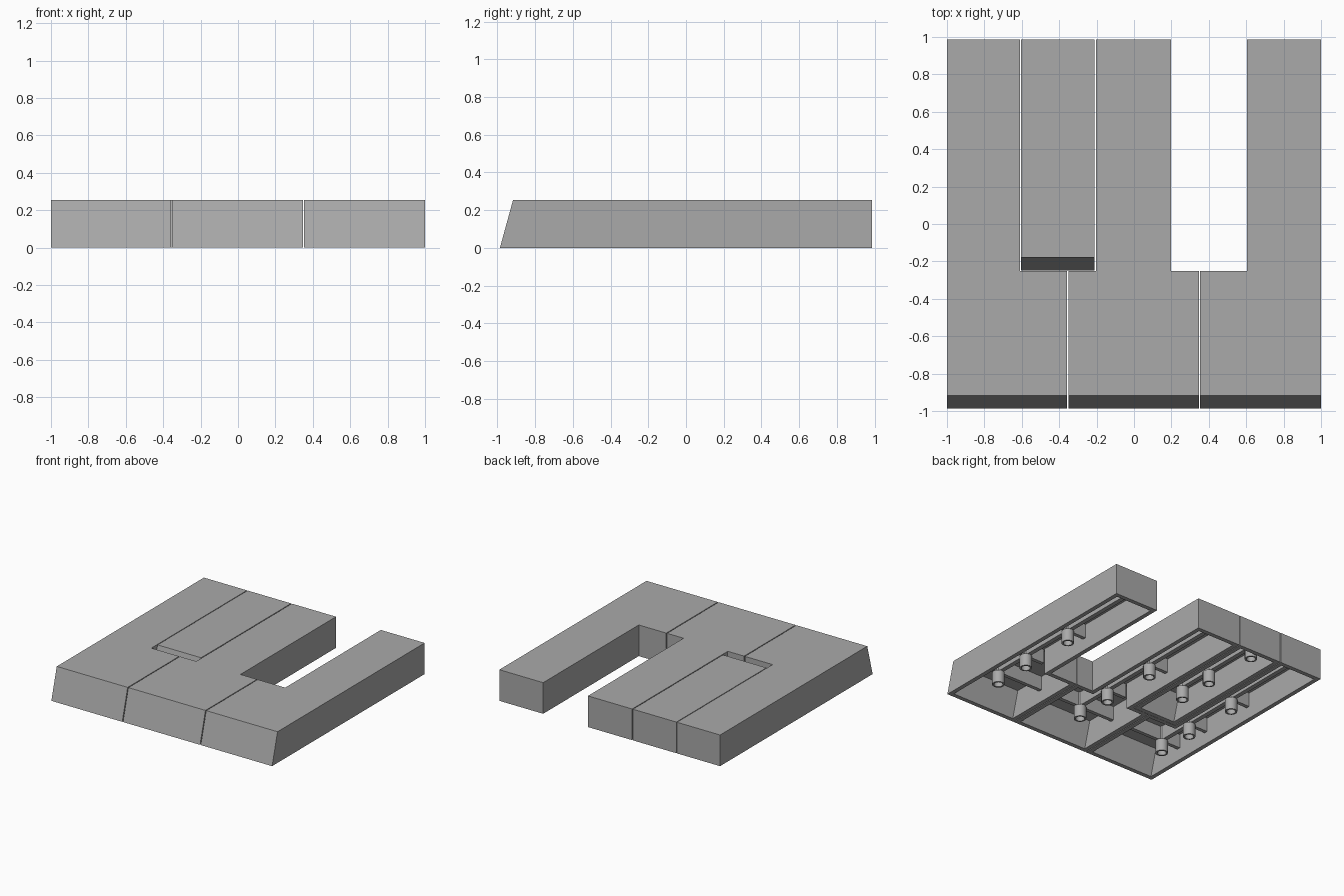
import bpy, bmesh, math
from mathutils import Vector

if "Cube" in bpy.data.objects:
    bpy.data.objects.remove(bpy.data.objects["Cube"])

H, ROOF, WALL, SLOPE = 0.255, 0.215, 0.035, 0.07
RIB_Z = 0.10
FRONT, NOTCH, BACK = -0.987, -0.25, 0.987

grey = bpy.data.materials.new("mid_grey")
grey.diffuse_color = (0.4, 0.4, 0.4, 1)
grey.use_nodes = True
grey.node_tree.nodes["Principled BSDF"].inputs["Base Color"].default_value = grey.diffuse_color


def finish(name, bm):
    bmesh.ops.recalc_face_normals(bm, faces=bm.faces)
    me = bpy.data.meshes.new(name)
    bm.to_mesh(me)
    bm.free()
    me.materials.append(grey)
    ob = bpy.data.objects.new(name, me)
    bpy.context.collection.objects.link(ob)
    return ob


def inset(outline, d):
    """Offset a counter-clockwise right-angled outline inwards."""
    out = []
    n = len(outline)
    for i in range(n):
        p = Vector(outline[i])
        a = (p - Vector(outline[i - 1])).normalized()
        b = (Vector(outline[(i + 1) % n]) - p).normalized()
        out.append(p + d * (Vector((-a.y, a.x)) + Vector((-b.y, b.x))))
    return out


def shell(name, outline):
    """Hollow key, open underneath, with a sloping front wall."""
    bm = bmesh.new()

    def ring(points, z):
        front = min(p[1] for p in points)
        return [bm.verts.new((p[0], p[1] + (SLOPE * z / H if p[1] < front + 1e-4 else 0), z))
                for p in points]

    inner = inset(outline, WALL)
    rings = [ring(outline, H), ring(outline, 0), ring(inner, 0), ring(inner, ROOF)]
    n = len(outline)
    for r, s in zip(rings, rings[1:]):
        for i in range(n):
            j = (i + 1) % n
            bm.faces.new((r[i], r[j], s[j], s[i]))
    bm.faces.new(rings[0])
    bm.faces.new(rings[-1])
    return finish(name, bm)


def rib(name, x0, x1, y0, y1):
    bm = bmesh.new()
    bmesh.ops.create_cube(bm, size=1)
    for v in bm.verts:
        v.co = (x1 if v.co.x > 0 else x0, y1 if v.co.y > 0 else y0,
                ROOF if v.co.z > 0 else RIB_Z)
    return finish(name, bm)


def tube(name, x, y, sides=16):
    """Hollow peg socket on a narrower stem."""
    profile = [(0.0, 0.07), (0.034, 0.07), (0.034, 0.0), (0.047, 0.0),
               (0.047, RIB_Z), (0.03, RIB_Z), (0.03, ROOF)]
    bm = bmesh.new()
    verts = [bm.verts.new((x + r, y, z)) for r, z in profile]
    edges = [bm.edges.new(e) for e in zip(verts, verts[1:])]
    bmesh.ops.spin(bm, geom=verts + edges, cent=(x, y, 0), axis=(0, 0, 1),
                   angle=2 * math.pi, steps=sides)
    bmesh.ops.remove_doubles(bm, verts=bm.verts, dist=1e-4)
    ob = finish(name, bm)
    bpy.context.view_layer.objects.active = ob
    ob.select_set(True)
    bpy.ops.object.shade_smooth_by_angle(angle=math.radians(35))
    ob.select_set(False)


# Key outlines, counter-clockwise from the front left corner
keys = {
    "left_key": [(-1, FRONT), (-0.358, FRONT), (-0.358, NOTCH), (-0.61, NOTCH),
                 (-0.61, BACK), (-1, BACK)],
    "middle_key": [(-0.351, FRONT), (0.347, FRONT), (0.347, NOTCH), (0.197, NOTCH),
                   (0.197, BACK), (-0.203, BACK), (-0.203, NOTCH), (-0.351, NOTCH)],
    "right_key": [(0.354, FRONT), (1, FRONT), (1, BACK), (0.603, BACK),
                  (0.603, NOTCH), (0.354, NOTCH)],
    "narrow_key": [(-0.604, -0.248), (-0.21, -0.248), (-0.21, BACK), (-0.604, BACK)],
}
for name, outline in keys.items():
    shell(name, outline)

# Ribs and sockets under the three wide keys: centre, full width of front part
for name, x, left, right in (("left", -0.8, -0.97, -0.385), ("middle", 0, -0.325, 0.32),
                             ("right", 0.8, 0.38, 0.97)):
    rib(name + "_long_rib", x - 0.018, x + 0.018, -0.63, BACK - WALL)
    for i, y in enumerate((-0.63, -0.31, 0.18)):
        a, b = (left, right) if i == 0 else (x - 0.167, x + 0.167)
        rib(f"{name}_cross_rib_{i + 1}", a, b, y - 0.015, y + 0.015)
        tube(f"{name}_socket_{i + 1}", x, y)

# Rib and sockets under the narrow key
rib("narrow_long_rib", -0.425, -0.389, 0.08, BACK - WALL)
for i, y in enumerate((0.08, 0.39, 0.88)):
    tube(f"narrow_socket_{i + 1}", -0.407, y)
